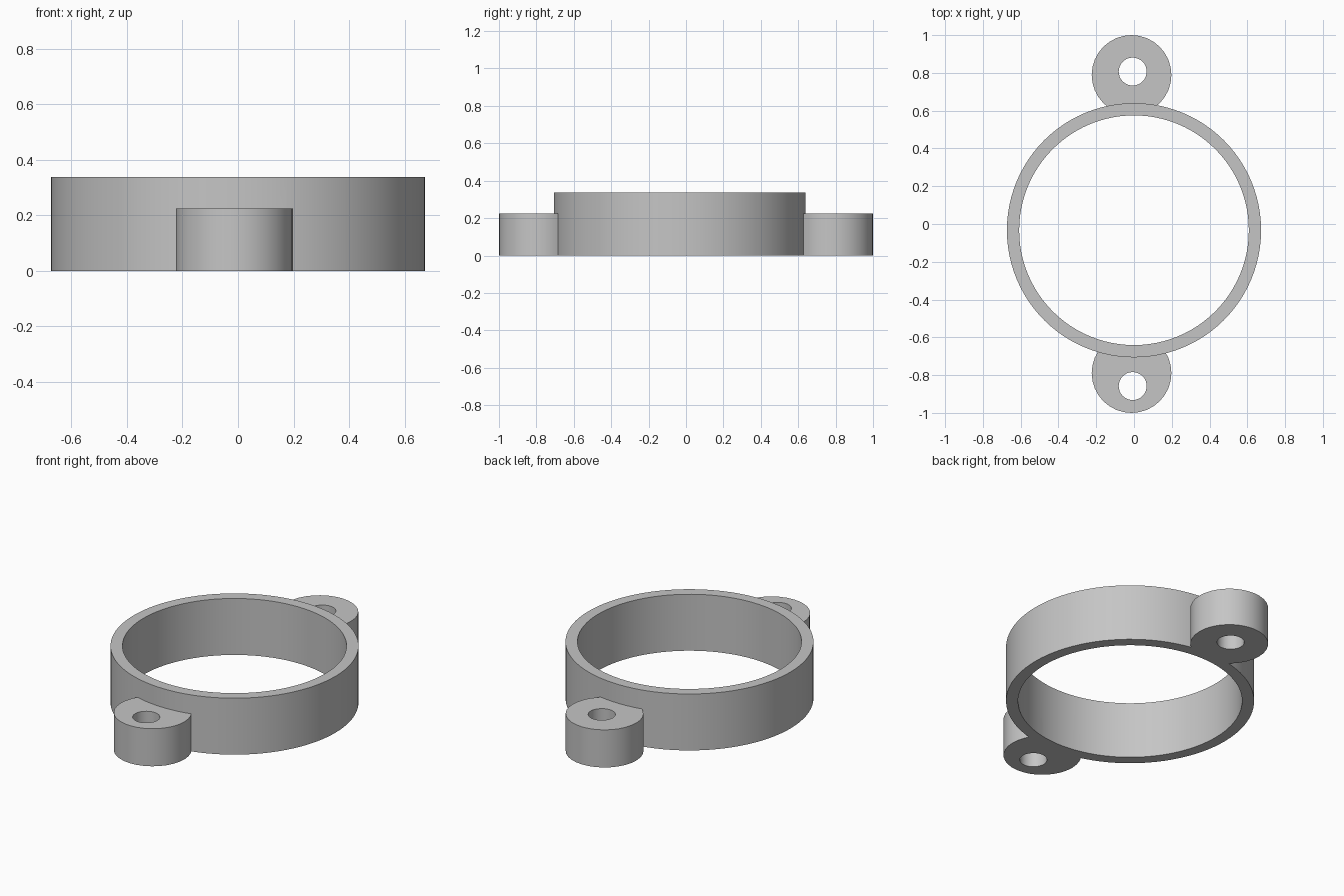
import bpy
import math

cube = bpy.data.objects.get("Cube")
if cube:
    bpy.data.objects.remove(cube, do_unlink=True)

RING_Y = -0.033
RING_HEIGHT = 0.338
LUG_HEIGHT = 0.225

grey = bpy.data.materials.new("plain grey")
grey.use_nodes = True
colour = (0.56, 0.56, 0.56, 1)
grey.diffuse_color = colour
grey.node_tree.nodes["Principled BSDF"].inputs["Base Color"].default_value = colour


def cylinder(name, x, y, radius, bottom, top, sides):
    bpy.ops.mesh.primitive_cylinder_add(
        vertices=sides, radius=radius, depth=top - bottom,
        location=(x, y, (bottom + top) / 2))
    obj = bpy.context.object
    obj.name = name
    obj.data.materials.append(grey)
    return obj


def combine(target, tool, operation):
    """Apply a boolean to the target and discard the tool."""
    tool.hide_render = True
    mod = target.modifiers.new(tool.name, "BOOLEAN")
    mod.operation = operation
    mod.solver = "EXACT"
    mod.object = tool
    bpy.context.view_layer.objects.active = target
    bpy.ops.object.modifier_apply(modifier=mod.name)
    bpy.data.objects.remove(tool, do_unlink=True)


# Ring body with its two mounting lugs
body = cylinder("ring_with_lugs", 0, RING_Y, 0.673, 0, RING_HEIGHT, 96)
for name, side in (("front_lug", -1), ("back_lug", 1)):
    lug = cylinder(name, -0.013, side * 0.789, 0.211, 0, LUG_HEIGHT, 32)
    combine(body, lug, "UNION")

# Central bore and screw holes
bore = cylinder("bore_cutter", 0, RING_Y, 0.608, -0.1, RING_HEIGHT + 0.1, 96)
combine(body, bore, "DIFFERENCE")
for name, y in (("front_hole_cutter", -0.858), ("back_hole_cutter", 0.807)):
    hole = cylinder(name, -0.007, y, 0.074, -0.1, LUG_HEIGHT + 0.1, 32)
    combine(body, hole, "DIFFERENCE")

# Smooth walls with crisp rims
bpy.ops.object.select_all(action="DESELECT")
body.select_set(True)
bpy.context.view_layer.objects.active = body
bpy.ops.object.shade_smooth_by_angle(angle=math.radians(30))
